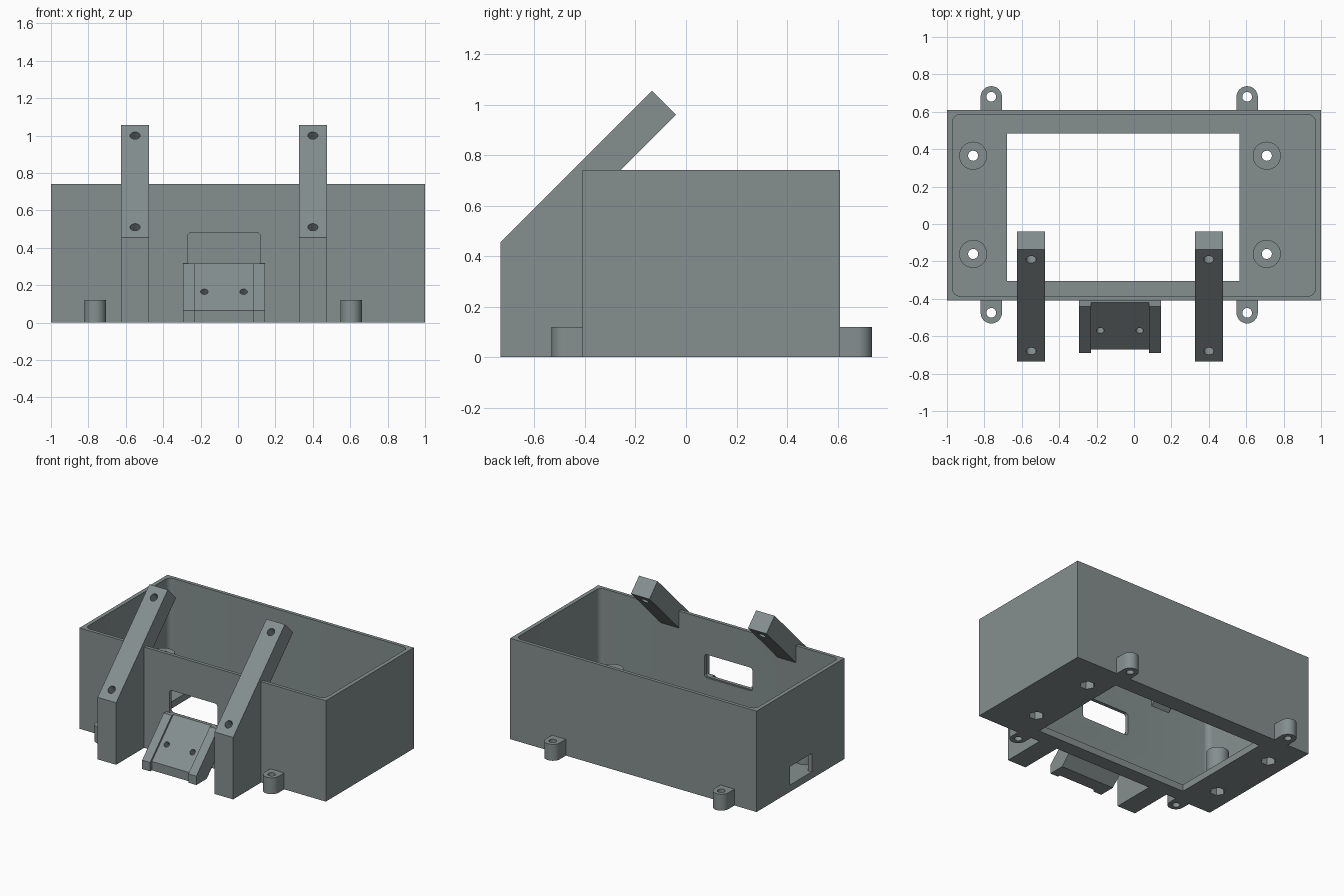
import bpy, bmesh, math
from mathutils import Matrix, Vector

if "Cube" in bpy.data.objects:
    bpy.data.objects.remove(bpy.data.objects["Cube"])

grey = bpy.data.materials.new("slate grey")
grey.diffuse_color = (0.235, 0.275, 0.275, 1)
grey.use_nodes = True
grey.node_tree.nodes["Principled BSDF"].inputs["Base Color"].default_value = grey.diffuse_color


def make(name, points, depth, matrix=Matrix()):
    """Extrude a flat outline along its local z and place it."""
    bm = bmesh.new()
    face = bm.faces.new([bm.verts.new((x, y, 0)) for x, y in points])
    out = bmesh.ops.extrude_face_region(bm, geom=[face])
    verts = [v for v in out["geom"] if isinstance(v, bmesh.types.BMVert)]
    bmesh.ops.translate(bm, vec=(0, 0, depth), verts=verts)
    bm.transform(matrix)
    bmesh.ops.recalc_face_normals(bm, faces=bm.faces)
    mesh = bpy.data.meshes.new(name)
    bm.to_mesh(mesh)
    bm.free()
    mesh.materials.append(grey)
    ob = bpy.data.objects.new(name, mesh)
    bpy.context.collection.objects.link(ob)
    return ob


def rect(x0, x1, y0, y1, r=0.0, n=6):
    """Rectangle outline, with rounded corners when r is given."""
    if not r:
        return [(x0, y0), (x1, y0), (x1, y1), (x0, y1)]
    pts = []
    centres = [(x1 - r, y1 - r), (x0 + r, y1 - r), (x0 + r, y0 + r), (x1 - r, y0 + r)]
    for q, (cx, cy) in enumerate(centres):
        for i in range(n + 1):
            a = math.pi / 2 * (q + i / n)
            pts.append((cx + r * math.cos(a), cy + r * math.sin(a)))
    return pts


def circle(r, n=32):
    return [(r * math.cos(2 * math.pi * i / n), r * math.sin(2 * math.pi * i / n)) for i in range(n)]


def at(x, y, z):
    return Matrix.Translation((x, y, z))


# profile axes (y, z) extruded along x; and (x, z) extruded toward -y
ALONG_X = Matrix(((0, 0, 1, 0), (1, 0, 0, 0), (0, 1, 0, 0), (0, 0, 0, 1)))
ALONG_Y = Matrix.Rotation(math.pi / 2, 4, 'X')
TILT = Matrix.Rotation(math.pi / 4, 4, 'X')


def combine(ob, others, op):
    for other in others:
        mod = ob.modifiers.new("join", 'BOOLEAN')
        mod.operation, mod.solver, mod.object = op, 'EXACT', other
        bpy.context.view_layer.objects.active = ob
        bpy.ops.object.modifier_apply(modifier=mod.name)
        bpy.data.objects.remove(other)


def smooth(ob):
    bpy.ops.object.select_all(action='DESELECT')
    ob.select_set(True)
    bpy.context.view_layer.objects.active = ob
    bpy.ops.object.shade_smooth_by_angle(angle=math.radians(30))


# open tray with a large floor opening
FLOOR = 0.05
tray = make("tray", rect(-1, 1, -0.41, 0.61), 0.74)
combine(tray, [
    make("cavity", rect(-0.97, 0.97, -0.385, 0.585, 0.04), 1, at(0, 0, FLOOR)),
    make("floor_opening", rect(-0.68, 0.565, -0.305, 0.485), 0.3, at(0, 0, -0.1)),
    make("front_window", rect(-0.27, 0.12, 0.31, 0.48, 0.02), 0.2, at(0, -0.3, 0) @ ALONG_Y),
    make("side_port", rect(-0.03, 0.22, FLOOR, 0.185), 0.2, at(-1.1, 0, 0) @ ALONG_X),
], 'DIFFERENCE')

# standoffs with screw holes and hexagonal nut pockets
spots = [(x, y) for x in (-0.86, 0.71) for y in (-0.16, 0.365)]
combine(tray, [make("post", circle(0.075), 0.28, at(x, y, 0.02)) for x, y in spots], 'UNION')
combine(tray, [make("bore", circle(0.027, 24), 0.6, at(x, y, -0.1)) for x, y in spots], 'DIFFERENCE')
combine(tray, [make("nut", circle(0.052, 6), 0.16, at(x, y, -0.1)) for x, y in spots], 'DIFFERENCE')
smooth(tray)

# mounting lugs on the front and back walls
for x in (-0.763, 0.605):
    for side, cy, wall in (("front", -0.475, -0.40), ("back", 0.68, 0.60)):
        s = 1 if side == "back" else -1
        arc = [(0.057 * math.cos(math.pi * i / 16), s * 0.057 * math.sin(math.pi * i / 16)) for i in range(17)]
        pts = arc + [(-0.057, wall - cy), (0.057, wall - cy)]
        lug = make(side + "_lug", pts, 0.12, at(x, cy, 0))
        combine(lug, [make("bore", circle(0.026, 24), 0.4, at(x, cy, -0.1))], 'DIFFERENCE')
        smooth(lug)

# sloping support arms, drilled square to the slope
arm = [(-0.735, 0), (-0.735, 0.455), (-0.135, 1.055), (-0.04, 0.96), (-0.395, 0.605), (-0.395, 0)]
for x in (-0.625, 0.325):
    ob = make("support_arm", arm, 0.15, at(x, 0, 0) @ ALONG_X)
    combine(ob, [make("bore", circle(0.027, 24), 0.3, at(x + 0.075, y, y + 1.19) @ TILT @ at(0, 0, -0.15))
                 for y in (-0.19, -0.68)], 'DIFFERENCE')
    smooth(ob)

# slanted front plate between two raised rails
def ramp(inset):
    return [(-0.69 + inset, 0), (-0.69 + inset, 0.065), (-0.44 + inset, 0.315), (-0.395, 0.315),
            (-0.395, 0.175), (-0.57, 0)]


plate = make("ramp_plate", ramp(0.02), 0.31, at(-0.23, 0, 0) @ ALONG_X)
combine(plate, [make("bore", circle(0.02, 24), 0.5, at(x, -0.57, 0.165) @ TILT @ at(0, 0, -0.25))
                for x in (-0.18, 0.03)], 'DIFFERENCE')
smooth(plate)
for x in (-0.295, 0.08):
    make("ramp_rail", ramp(0), 0.065, at(x, 0, 0) @ ALONG_X)
